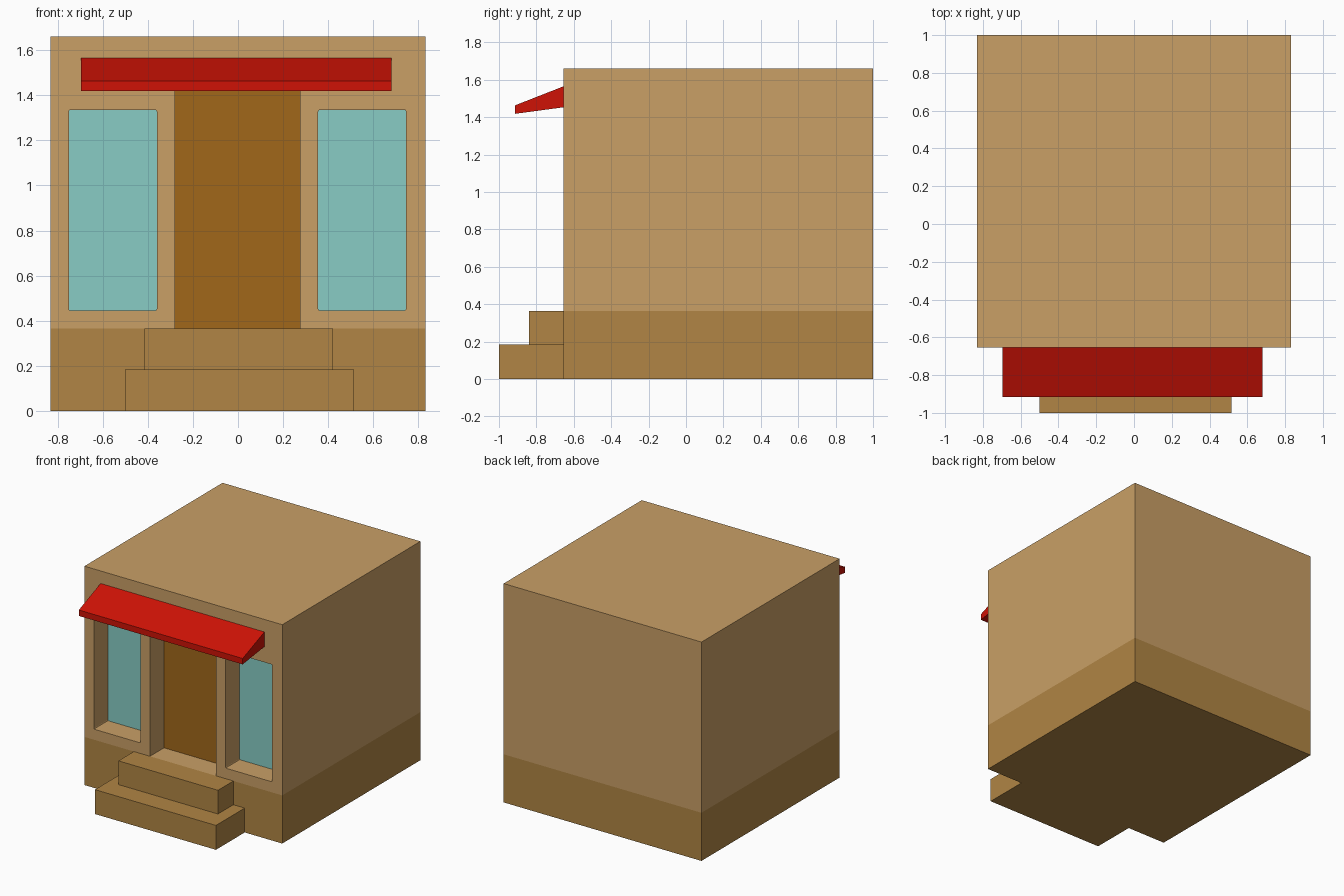
import bpy, bmesh

if "Cube" in bpy.data.objects:
    bpy.data.objects.remove(bpy.data.objects["Cube"])

FRONT, BACK, HALF_W, TOP = -0.655, 1.0, 0.83, 1.66
PLINTH = 0.365        # height of the darker base band
PANEL = -0.487        # y of the recessed door and glass


def material(name, rgb):
    m = bpy.data.materials.new(name)
    m.diffuse_color = (*[(c / 255) ** 2.2 for c in rgb], 1)
    m.use_nodes = True
    m.node_tree.nodes["Principled BSDF"].inputs["Base Color"].default_value = m.diffuse_color
    return m


WALL = material("wall_tan", (200, 158, 102))
BASE = material("base_brown", (175, 132, 70))
DOOR = material("door_brown", (160, 103, 32))
GLASS = material("glass_teal", (135, 203, 195))
RED = material("awning_red", (205, 25, 14))


def finish(name, bm, *mats):
    bmesh.ops.recalc_face_normals(bm, faces=bm.faces)
    me = bpy.data.meshes.new(name)
    bm.to_mesh(me)
    bm.free()
    for m in mats:
        me.materials.append(m)
    ob = bpy.data.objects.new(name, me)
    bpy.context.collection.objects.link(ob)
    return ob


def box_mesh(x, y, z, corner=0):
    """Box from (min, max) ranges; corner trims the edges running along y."""
    bm = bmesh.new()
    bmesh.ops.create_cube(bm, size=1)
    for v in bm.verts:
        v.co = [r[0] if c < 0 else r[1] for c, r in zip(v.co, (x, y, z))]
    if corner:
        edges = [e for e in bm.edges
                 if abs(e.verts[0].co.y - e.verts[1].co.y) > 1e-6]
        bmesh.ops.bevel(bm, geom=edges, offset=corner, segments=2,
                        profile=0.5, affect='EDGES')
    return bm


def box(name, mat, *args):
    return finish(name, box_mesh(*args), mat)


# Building block, split into base band and wall
bm = box_mesh((-HALF_W, HALF_W), (FRONT, BACK), (0, TOP))
bmesh.ops.bisect_plane(bm, geom=bm.verts[:] + bm.edges[:] + bm.faces[:],
                       plane_co=(0, 0, PLINTH), plane_no=(0, 0, 1))
for f in bm.faces:
    f.material_index = int(f.calc_center_median().z < PLINTH - 0.01)
building = finish("building", bm, WALL, BASE)


def opening(name, mat, x, z, corner=0):
    """Cut a recess in the front wall and fit a panel at its back."""
    cutter = box(name + "_cutter", WALL, x, (FRONT - 0.1, PANEL + 0.02), z, corner)
    cutter.hide_render = True
    cutter.hide_viewport = True
    mod = building.modifiers.new(name, 'BOOLEAN')
    mod.operation = 'DIFFERENCE'
    mod.solver = 'EXACT'
    mod.object = cutter
    box(name, mat, x, (PANEL, PANEL + 0.02), z, corner)


# Doorway and the two shop windows
opening("door", DOOR, (-0.28, 0.275), (PLINTH, 1.46))
opening("left_window", GLASS, (-0.75, -0.36), (0.445, 1.335), 0.008)
opening("right_window", GLASS, (0.355, 0.745), (0.445, 1.335), 0.008)

# Entrance steps
box("lower_step", BASE, (-0.5, 0.515), (-1.0, FRONT), (0, 0.185))
box("upper_step", BASE, (-0.415, 0.42), (-0.84, FRONT), (0.185, PLINTH))

# Awning: side profile (y, z) extruded along x
bm = bmesh.new()
profile = [(FRONT, 1.565), (-0.915, 1.463), (-0.915, 1.418), (FRONT, 1.453)]
face = bm.faces.new([bm.verts.new((-0.695, y, z)) for y, z in profile])
side = bmesh.ops.extrude_face_region(bm, geom=[face], use_keep_orig=True)
bmesh.ops.translate(bm, vec=(1.375, 0, 0),
                    verts=[g for g in side["geom"] if isinstance(g, bmesh.types.BMVert)])
finish("awning", bm, RED)
